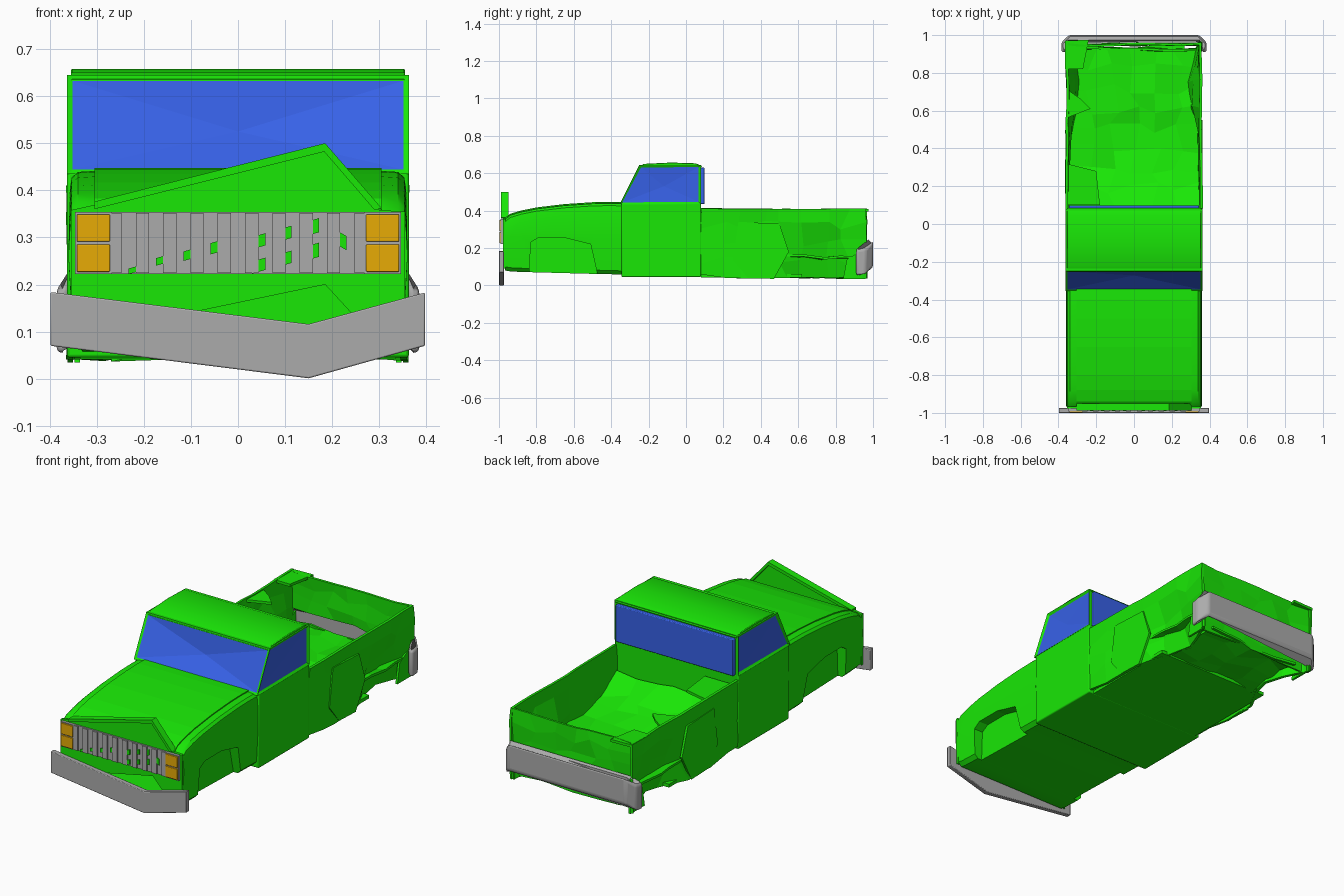
import bpy, bmesh, math, random
from mathutils import Vector

if "Cube" in bpy.data.objects:
    bpy.data.objects.remove(bpy.data.objects["Cube"])

random.seed(4)

def material(name, rgb):
    m = bpy.data.materials.new(name)
    m.diffuse_color = (*rgb, 1)
    m.use_nodes = True
    m.node_tree.nodes["Principled BSDF"].inputs["Base Color"].default_value = m.diffuse_color
    return m

GREEN = material("body_green", (0.010, 0.82, 0.002))
BLUE = material("glass_blue", (0.04, 0.125, 0.83))
GRAY = material("metal_gray", (0.41, 0.41, 0.41))
AMBER = material("lamp_amber", (0.82, 0.42, 0.002))

def finish(bm, name, mats, smooth=False):
    bmesh.ops.recalc_face_normals(bm, faces=bm.faces[:])
    me = bpy.data.meshes.new(name)
    bm.to_mesh(me)
    bm.free()
    ob = bpy.data.objects.new(name, me)
    bpy.context.collection.objects.link(ob)
    for m in mats:
        me.materials.append(m)
    if smooth:
        bpy.ops.object.select_all(action='DESELECT')
        ob.select_set(True)
        bpy.context.view_layer.objects.active = ob
        bpy.ops.object.shade_smooth_by_angle(angle=math.radians(35))
    return ob

def prism_bm(pts, axis, a, b):
    """Extrude a 2D outline along an axis from a to b."""
    place = {'x': lambda p, t: (t, p[0], p[1]),
             'y': lambda p, t: (p[0], t, p[1]),
             'z': lambda p, t: (p[0], p[1], t)}[axis]
    bm = bmesh.new()
    lo = [bm.verts.new(place(p, a)) for p in pts]
    hi = [bm.verts.new(place(p, b)) for p in pts]
    n = len(pts)
    bm.faces.new(lo)
    bm.faces.new(hi[::-1])
    for i in range(n):
        bm.faces.new((lo[i], lo[(i + 1) % n], hi[(i + 1) % n], hi[i]))
    bmesh.ops.recalc_face_normals(bm, faces=bm.faces[:])
    return bm

def prism(name, pts, axis, a, b, mat, bevel=0, segments=2):
    ob = finish(prism_bm(pts, axis, a, b), name, [mat], smooth=bevel > 0)
    if bevel:
        m = ob.modifiers.new("bevel", 'BEVEL')
        m.width, m.segments = bevel, segments
    return ob

def rect(x0, x1, z0, z1):
    return [(x0, z0), (x1, z0), (x1, z1), (x0, z1)]

def sheet(name, fn, nu, nv, jitter, thick=0.012):
    """Crumpled sheet metal: jittered grid with thickness, flat faces."""
    bm = bmesh.new()
    g = []
    for i in range(nu + 1):
        row = []
        for j in range(nv + 1):
            u, v = i / nu, j / nv
            if 0 < i < nu:
                u += random.uniform(-.3, .3) / nu
            if 0 < j < nv:
                v += random.uniform(-.3, .3) / nv
            p = Vector(fn(u, v)) + Vector([random.uniform(-1, 1) * k for k in jitter])
            row.append(bm.verts.new(p))
        g.append(row)
    for i in range(nu):
        for j in range(nv):
            bm.faces.new((g[i][j], g[i + 1][j], g[i + 1][j + 1], g[i][j + 1]))
    ob = finish(bm, name, [GREEN])
    m = ob.modifiers.new("thickness", 'SOLIDIFY')
    m.thickness, m.offset = thick, 0
    return ob

# Front body: lofted fenders and hood
STATIONS = [(-.967, .355, .08), (-.94, .378, .075), (-.88, .396, .072), (-.8, .412, .07),
            (-.65, .430, .066), (-.5, .440, .062), (-.4, .442, .06), (-.345, .440, .058)]
bm = bmesh.new()
rings = []
for y, zt, zb in STATIONS:
    half = [(.33, zb), (.35, zb + .02), (.36, .26), (.357, zt - .04),
            (.353, zt - .015), (.34, zt - .003), (.29, zt)]
    ring = half + [(-x, z) for x, z in reversed(half)]
    rings.append([bm.verts.new((x, y, z)) for x, z in ring])
for r, s in zip(rings, rings[1:]):
    for i in range(len(r)):
        k = (i + 1) % len(r)
        bm.faces.new((r[i], r[k], s[k], s[i]))
bm.faces.new(rings[0])
bm.faces.new(rings[-1][::-1])
front_body = finish(bm, "front_body", [GREEN], smooth=True)

# Cutters: wheel arches open at the bottom, and the engine bay
ARCH = [(-.84, 0), (-.83, .23), (-.79, .255), (-.65, .255), (-.51, .22), (-.46, 0)]
cutters = [prism("arch_cutter", ARCH, 'x', s * .305, s * .5, GREEN) for s in (-1, 1)]
cutters.append(prism("bay_cutter", rect(-.285, .285, .085, .33), 'y', -1.1, -.72, GREEN))
for c in cutters:
    c.hide_render = True
    c.hide_viewport = True
    m = front_body.modifiers.new("cut", 'BOOLEAN')
    m.operation, m.object, m.solver = 'DIFFERENCE', c, 'EXACT'

# Hood panel following the body top
top = [(y, z + .005) for y, z, _ in STATIONS]
prism("hood", top + [(y, z - .02) for y, z in reversed(top)], 'x', -.305, .305, GREEN)

# Bent front panel and its buckled lip
prism("front_panel", [(-.355, .358), (-.3, .37), (.185, .49), (.3, .358), (.355, .355),
                      (.355, .09), (.3, .10), (.24, .14), (.185, .20), (-.27, .105),
                      (-.355, .09)], 'y', -.978, -.965, GREEN)
prism("hood_lip", [(-.305, .36), (-.305, .376), (.185, .5), (.305, .362), (.29, .358),
                   (.183, .482)], 'y', -.988, -.95, GREEN)

# Grille, slats and the gaps showing body colour
prism("grille", rect(-.345, .345, .222, .354), 'y', -.985, -.975, GRAY)
for i in range(10):
    x = -.261 + i * .058
    prism("grille_slat", rect(x - .014, x + .014, .224, .352), 'y', -.993, -.983, GRAY)
for x, z, h in [(-.218, .232, .012), (-.16, .252, .016), (-.102, .264, .02), (-.044, .28, .024),
                (.044, .24, .026), (.044, .292, .026), (.1, .255, .026), (.1, .308, .026),
                (.158, .27, .03), (.158, .322, .03), (.216, .296, .03)]:
    d = -.008 if x > .19 else .004
    prism("grille_gap", [(x - .014, z - h / 2 - d), (x + .014, z - h / 2 + d),
                         (x + .014, z + h / 2 + d), (x - .014, z + h / 2 - d)],
          'y', -.991, -.985, GREEN)

# Headlights: stacked pairs in gray housings
for s in (-1, 1):
    a, b = sorted((s * .268, s * .346))
    prism("lamp_housing", rect(a, b, .222, .354), 'y', -.992, -.975, GRAY)
    for z in (.227, .291):
        prism("headlight", rect(a + .004, b - .004, z, z + .058), 'y', -.998, -.985,
              AMBER, .002)

# Front bumper, bent downward
prism("front_bumper", [(-.398, .07), (.15, .001), (.397, .07), (.397, .183),
                       (.15, .116), (-.398, .184)], 'y', -1.0, -.974, GRAY, .003)

# Cab: lower body, greenhouse with inset glass, bulged rear glass, roof
prism("cab_lower", [(-.345, .045), (.08, .045), (.08, .44), (-.345, .44)], 'x', -.363, .363,
      GREEN, .006)
bm = prism_bm([(-.355, .435), (.08, .435), (.08, .645), (-.25, .645)], 'x', -.363, .363)
for f in bm.faces[:]:
    n = f.normal.copy()
    if abs(n.z) > .9 or n.y > .9:
        continue
    depth, dent = (-.004, -.03) if n.y < -.5 else (-.008, -.008)
    bmesh.ops.inset_individual(bm, faces=[f], thickness=.017, depth=depth)
    for g in bmesh.ops.poke(bm, faces=[f], offset=dent)["faces"]:
        g.material_index = 1
finish(bm, "cab_windows", [GREEN, BLUE])
prism("rear_window", rect(-.345, .345, .435, .63), 'y', .075, .099, BLUE, .004)
prism("roof", [(-.255, .634), (-.225, .650), (-.08, .657), (.05, .653), (.085, .640),
               (.085, .634)], 'x', -.355, .355, GREEN, .006)

# Crumpled bed sides, pushed inward at the lower rear
def side(s):
    def fn(u, v):
        y, z = .08 + .885 * u, .04 + .37 * v
        if u < .1:
            z = max(z, .06)
        low = max(0, 1 - v / .8)
        dent = .09 * low * math.sin(math.pi * min(1, max(0, (y - .5) / .46)))
        dent += .012 * math.sin(math.pi * v) * math.sin(math.pi * u) ** 2
        return (s * (.354 - dent), y, z)
    return fn

for s, nm in ((1, "bed_side_right"), (-1, "bed_side_left")):
    sheet(nm, side(s), 8, 4, (.004, .004, .003), .014)

# Bed floor, underside, tailgate and lower rear panel
sheet("bed_floor", lambda u, v: (-.345 + .69 * u, .085 + .84 * v,
                                 .15 + .12 * max(0, 1 - v / .35) ** 2), 6, 8, (0, 0, .012))
prism("underside", rect(-.335, .335, .08, .62), 'z', .042, .06, GREEN)
sheet("underside_rear", lambda u, v: (-.27 + .54 * u, .6 + .34 * v, .06), 4, 4, (.01, .01, .02))
def tailgate(u, v):
    bottom = .215 - .07 * max(0, u - .55) / .45
    return (-.354 + .708 * u, .95, bottom + (.408 - bottom) * v)
sheet("tailgate", tailgate, 6, 3, (.002, .008, .003))
sheet("lower_rear_panel", lambda u, v: (-.33 + .66 * u, .925, .05 + .11 * v), 5, 2,
      (.004, .01, .006))

# Broken shards lying on the left bed rail
for pts, z in [([(-.365, .82), (-.27, .82), (-.24, .975), (-.365, .97)], .395),
               ([(-.36, .56), (-.23, .61), (-.28, .66), (-.35, .71)], .39),
               ([(-.36, .1), (-.18, .1), (-.2, .28), (-.36, .32)], .38)]:
    prism("bed_shard", pts, 'z', z, z + .014, GREEN)

# Loose shards on the lower sides
for s in (-1, 1):
    a, b = sorted((s * .35, s * .362))
    prism("side_shard", [(.25, .14), (.33, .04), (.47, .035), (.55, .18), (.5, .33), (.28, .34)],
          'x', a, b, GREEN)
    prism("corner_shard", [(.84, .035), (.96, .035), (.965, .2), (.86, .14)], 'x',
          a - s * .015, b - s * .015, GREEN)

# Rear bumper: wrap-around bar with rounded edges and drooping ends
bm = prism_bm([(-.385, .91), (-.385, .96), (-.345, 1.0), (.345, 1.0), (.385, .96),
               (.385, .91), (.36, .91), (.34, .965), (-.34, .965), (-.36, .91)],
              'z', .10, .237)
for v in bm.verts:
    if abs(v.co.x) > .35:
        v.co.z -= .045
rear = finish(bm, "rear_bumper", [GRAY], smooth=True)
m = rear.modifiers.new("bevel", 'BEVEL')
m.width, m.segments = .012, 3
